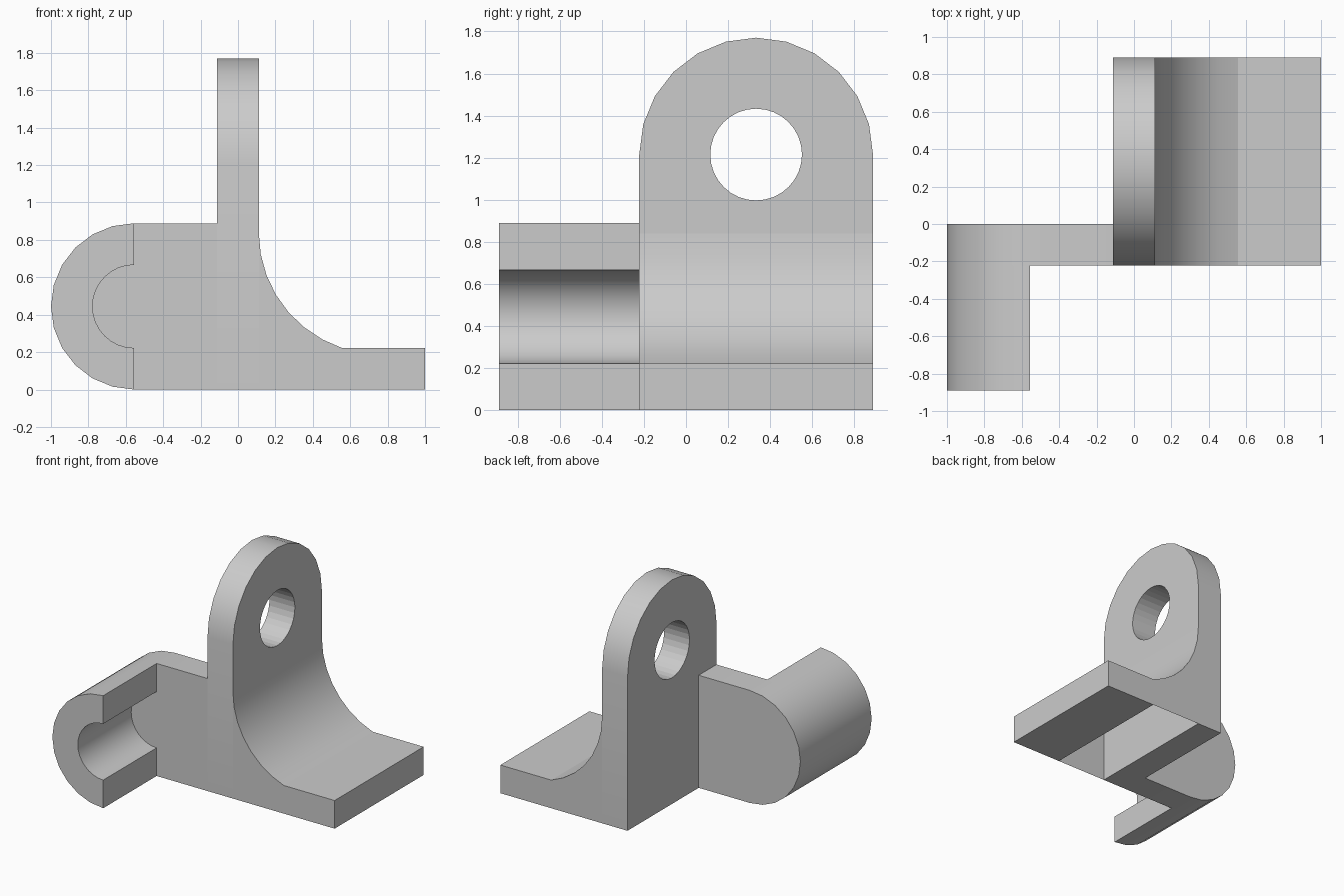
import bpy, bmesh
from math import sin, cos, radians, atan2, degrees

if "Cube" in bpy.data.objects:
    bpy.data.objects.remove(bpy.data.objects["Cube"])

U = 1 / 9  # design unit


def arc(cx, cz, r, a0, a1, n):
    """n + 1 points along an arc, angles in degrees."""
    return [(cx + r * cos(radians(a0 + (a1 - a0) * i / n)),
             cz + r * sin(radians(a0 + (a1 - a0) * i / n))) for i in range(n + 1)]


def prism(name, pts, axis, lo, hi, skip=0):
    """Extrude a profile along x or y; leave out the last `skip` side walls."""
    def place(p, d):
        return (d, p[0], p[1]) if axis == 'x' else (p[0], d, p[1])
    bm = bmesh.new()
    a = [bm.verts.new(place(p, lo)) for p in pts]
    b = [bm.verts.new(place(p, hi)) for p in pts]
    bm.faces.new(a)
    bm.faces.new(b[::-1])
    n = len(pts)
    for i in range(n - skip):
        j = (i + 1) % n
        bm.faces.new((a[j], a[i], b[i], b[j]))
    bmesh.ops.recalc_face_normals(bm, faces=bm.faces)
    me = bpy.data.meshes.new(name)
    bm.to_mesh(me)
    bm.free()
    ob = bpy.data.objects.new(name, me)
    bpy.context.collection.objects.link(ob)
    return ob


def smooth(ob):
    bpy.ops.object.select_all(action='DESELECT')
    ob.select_set(True)
    bpy.context.view_layer.objects.active = ob
    bpy.ops.object.shade_smooth_by_angle(angle=radians(30))


# Upright lug with round top and through hole
yc, zc = 3 * U, 1.215
lug = prism("upright_lug", [(-2 * U, 0), (8 * U, 0)] + arc(yc, zc, 5 * U, 0, 180, 12),
            'x', -U, U)
cutter = prism("hole_cutter", arc(yc, zc, 0.218, 0, 348.75, 31), 'x', -0.5, 0.5)
cutter.hide_render = True
cutter.hide_set(True)
smooth(lug)
cut = lug.modifiers.new("hole", 'BOOLEAN')
cut.operation = 'DIFFERENCE'
cut.solver = 'EXACT'
cut.object = cutter

# Foot flange
prism("foot_flange", [(5 * U, 0), (1, 0), (1, 2 * U), (5 * U, 2 * U)],
      'y', -2 * U, 8 * U)

# Hollow concave fillet between lug and flange, open underneath
r, fz = 0.65, 0.839
fx = U + r
end = degrees(atan2(2 * U - fz, 5 * U - fx)) + 360
curve = arc(fx, fz, r, 180, end, 7)
curve[-1] = (5 * U, 2 * U)
smooth(prism("fillet_web", curve + [(5 * U, 0), (U, 0)], 'y', -2 * U, 8 * U, skip=3))

# Side plate with rounded end
cx, cz = -5 * U, 4 * U
outer = arc(cx, cz, 4 * U, 90, 270, 12)
smooth(prism("side_plate", outer + [(-U, 0), (-U, 8 * U)], 'y', -2 * U, 0))

# Half-round open socket
inner = arc(cx, cz, 2 * U, 270, 90, 16)
smooth(prism("half_socket", outer + inner, 'y', -8 * U, -2 * U))
